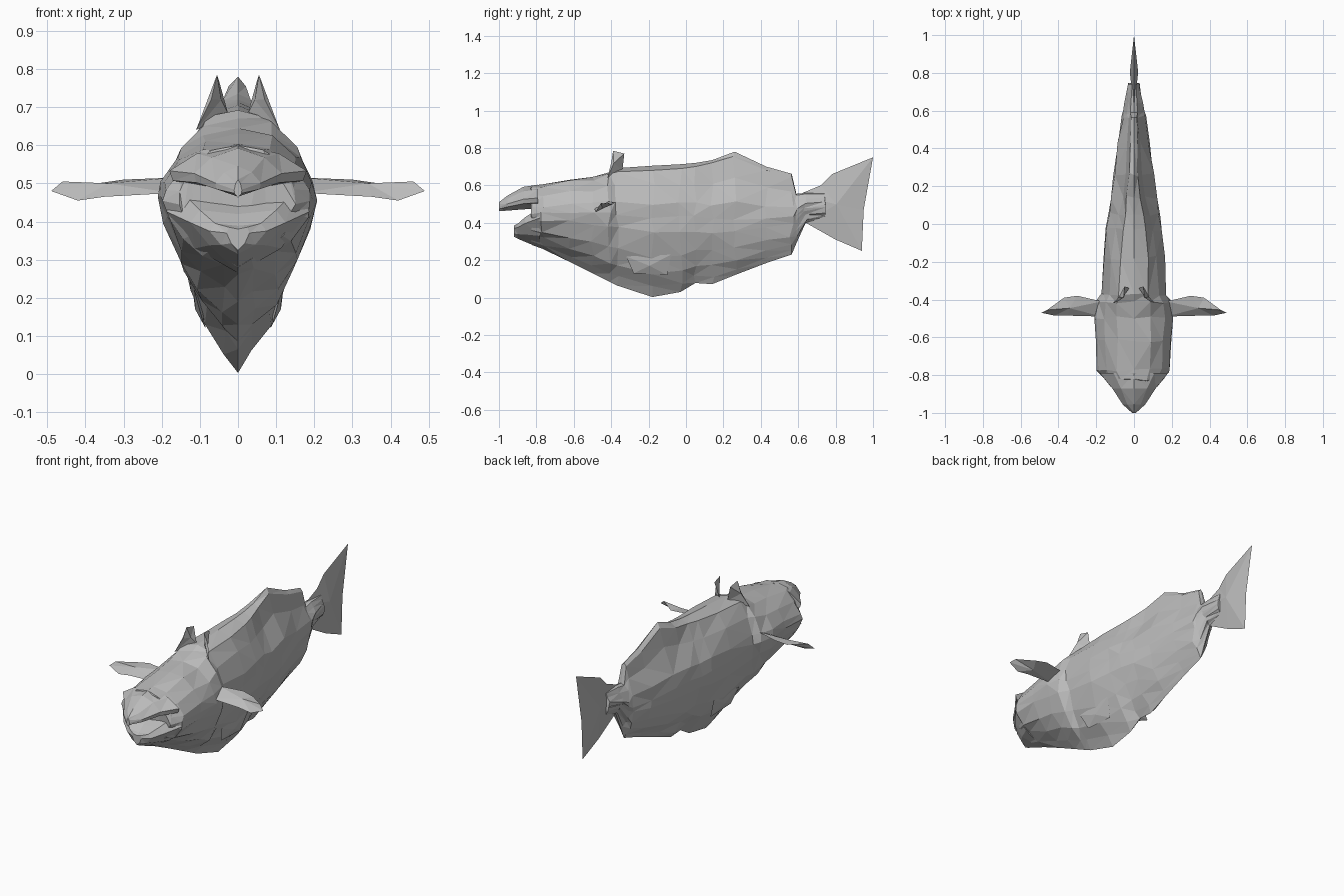
import bpy, bmesh, random
from mathutils import Vector

random.seed(4)
cube = bpy.data.objects.get("Cube")
if cube:
    bpy.data.objects.remove(cube, do_unlink=True)

# Single matte grey
grey = bpy.data.materials.new("plain_grey")
grey.use_nodes = True
grey.diffuse_color = (0.5, 0.5, 0.5, 1)
bsdf = grey.node_tree.nodes["Principled BSDF"]
bsdf.inputs["Base Color"].default_value = (0.5, 0.5, 0.5, 1)
bsdf.inputs["Roughness"].default_value = 0.8


def finish(name, bm):
    bmesh.ops.recalc_face_normals(bm, faces=bm.faces)
    mesh = bpy.data.meshes.new(name)
    bm.to_mesh(mesh)
    bm.free()
    mesh.materials.append(grey)
    obj = bpy.data.objects.new(name, mesh)
    bpy.context.collection.objects.link(obj)
    return obj


def loft(name, sections, jitter=0.0):
    """Join mirrored half sections (y, [(x, z) from top to bottom])."""
    bm = bmesh.new()
    rings = []
    for y, half in sections:
        ring = half + [(-x, z) for x, z in half[-2:0:-1]]
        verts = []
        for x, z in ring:
            j = jitter if abs(x) > 0.02 else 0
            verts.append(bm.verts.new((x + random.uniform(-j, j) * 0.7,
                                       y + random.uniform(-j, j) * 1.5,
                                       z + random.uniform(-j, j))))
        rings.append(verts)
    for a, b in zip(rings, rings[1:]):
        n = len(a)
        for i in range(n):
            bm.faces.new((a[i], a[(i + 1) % n], b[(i + 1) % n], b[i]))
    bm.faces.new(rings[0])
    bm.faces.new(rings[-1])
    bmesh.ops.triangulate(bm, faces=bm.faces[:])
    return finish(name, bm)


def fin(name, outline, offset, side=1):
    """Thin blade: knife edge all round, thickest at its middle."""
    pts = [Vector((x * side, y, z)) for x, y, z in outline]
    mid = sum(pts, Vector()) / len(pts)
    off = Vector(offset)
    bm = bmesh.new()
    rim = [bm.verts.new(p) for p in pts]
    for s in (1, -1):
        apex = bm.verts.new(mid + off * s)
        for i in range(len(rim)):
            bm.faces.new((rim[i], rim[(i + 1) % len(rim)], apex))
    return finish(name, bm)


# Body: y, top, bottom, height of widest point, half width, upper fullness
BODY = [
    (-.82, .600, .280, .45, .155, 1), (-.77, .605, .262, .45, .193, 1),
    (-.62, .630, .190, .46, .200, 1), (-.50, .645, .130, .46, .205, 1),
    (-.41, .670, .085, .46, .195, 1), (-.37, .692, .065, .45, .170, 1),
    (-.18, .705, .003, .43, .165, .95), (-.03, .713, .030, .43, .148, .88),
    (.05, .720, .078, .43, .137, .78), (.14, .735, .072, .42, .122, .65),
    (.26, .780, .120, .42, .107, .50), (.43, .700, .185, .42, .085, .50),
    (.565, .662, .230, .43, .060, .55), (.59, .555, .290, .44, .055, .8),
    (.64, .560, .400, .48, .045, .8), (.74, .560, .420, .49, .028, .8),
]
UPPER = [(.45, .93), (.78, .62), (.97, .25), (1, 0)]
LOWER = [(.95, .2), (.74, .5), (.5, .72), (.2, .88)]
sections = []
for y, top, bot, mid, w, k in BODY:
    half = [(0, top)]
    half += [(w * f * (k if h > .3 else 1), mid + h * (top - mid)) for f, h in UPPER]
    half += [(w * f, mid - h * (mid - bot)) for f, h in LOWER]
    half.append((0, bot))
    sections.append((y, half))
loft("body", sections, 0.008)


# Open mouth: snout above, jaw below
def jaw(name, rows, shape):
    loft(name, [(y, [(f * w, bot + h * (top - bot)) for f, h in shape])
                for y, top, bot, w in rows])


jaw("snout",
    [(-.79, .604, .475, .18), (-.87, .592, .472, .115),
     (-.955, .545, .465, .060), (-1.0, .510, .462, .010)],
    [(0, 1), (.6, .8), (1, .45), (.95, .25), (0, 0)])
jaw("lower_jaw",
    [(-.78, .480, .265, .188), (-.86, .430, .298, .125),
     (-.90, .395, .315, .075), (-.92, .385, .325, .030)],
    [(0, .92), (.8, 1), (1, .75), (.6, .3), (0, 0)])

# Forked tail
fin("tail_fin",
    [(0, y, z) for y, z in [(.60, .55), (.72, .60), (.78, .66), (1.0, .75),
                            (.95, .47), (.94, .25), (.80, .31), (.64, .40)]],
    (.022, 0, 0))

# Paired fins
PECTORAL = [(.17, -.41, .515), (.30, -.38, .510), (.37, -.39, .500), (.46, -.455, .505),
            (.49, -.47, .480), (.42, -.485, .455), (.35, -.485, .465), (.17, -.49, .475)]
CREST = [(.11, -.42, .64), (.07, -.40, .72), (.055, -.39, .785),
         (.05, -.33, .77), (.025, -.34, .68)]
PELVIC = [(.115, -.32, .22), (.12, -.08, .23), (.085, -.10, .12), (.09, -.28, .13)]
for side, label in ((1, "left"), (-1, "right")):
    fin(label + "_pectoral_fin", PECTORAL, (0, 0, .012), side)
    fin(label + "_crest_fin", CREST, (.018 * side, -.01, 0), side)
    fin(label + "_pelvic_fin", PELVIC, (.01 * side, 0, -.005), side)
